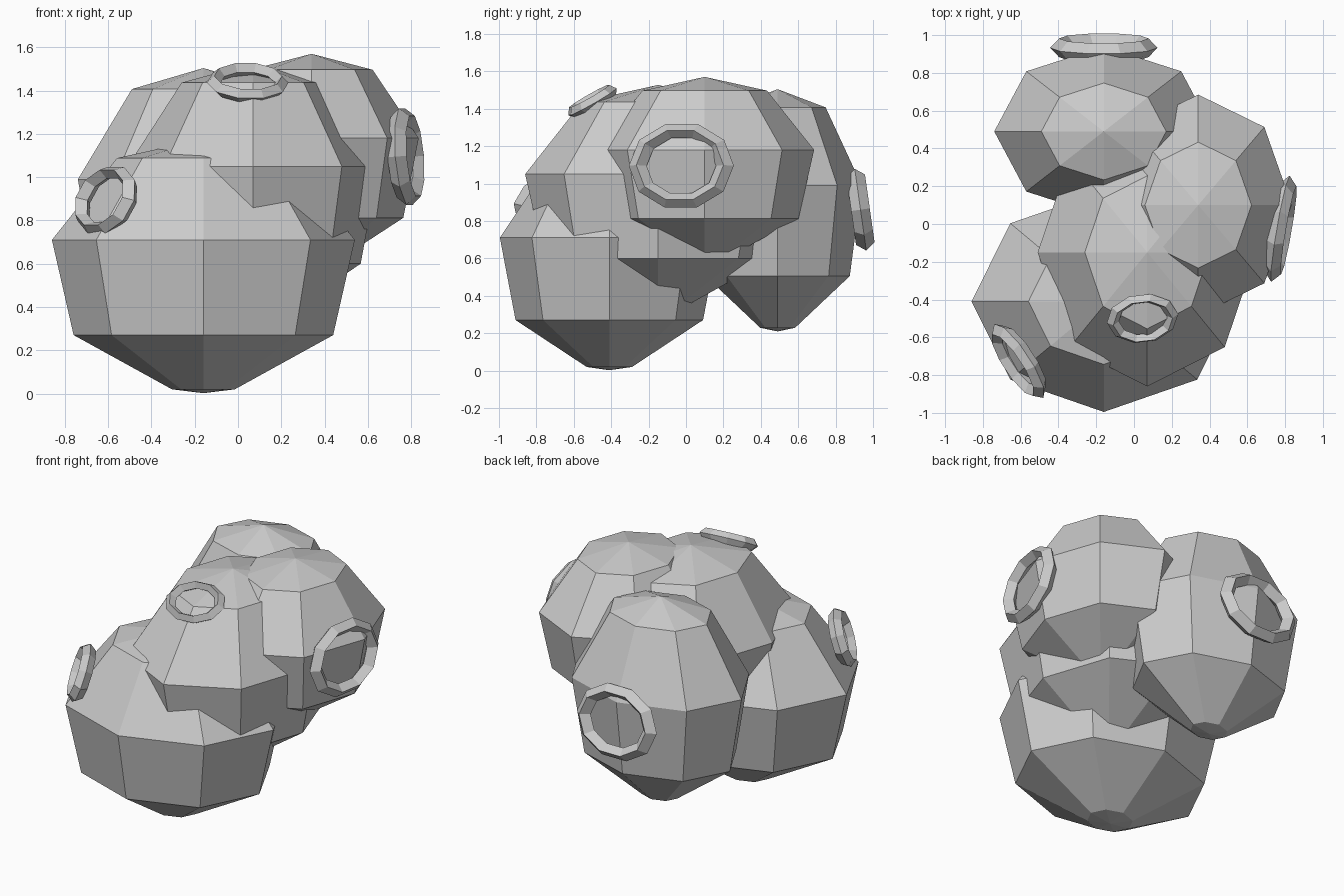
import bpy, bmesh
from math import cos, sin, pi
from mathutils import Vector, Matrix

if "Cube" in bpy.data.objects:
    bpy.data.objects.remove(bpy.data.objects["Cube"])

# Shared pod profile (radius, height), zero height at the widest ring
PROFILE = [(0.207, -1.57), (0.857, -1.0), (1.0, 0.0), (0.57, 0.86)]
BOTTOM, TOP = -1.61, 1.06
SIDES = 8


def finish(name, bm):
    bmesh.ops.recalc_face_normals(bm, faces=bm.faces)
    mesh = bpy.data.meshes.new(name)
    bm.to_mesh(mesh)
    bm.free()
    ob = bpy.data.objects.new(name, mesh)
    bpy.context.collection.objects.link(ob)
    return ob


def pod(name, centre, size):
    """Eight-sided faceted bulb."""
    bm = bmesh.new()
    rings = [[bm.verts.new((r * cos(2 * pi * i / SIDES), r * sin(2 * pi * i / SIDES), z))
              for i in range(SIDES)] for r, z in PROFILE]
    low, high = bm.verts.new((0, 0, BOTTOM)), bm.verts.new((0, 0, TOP))
    for i in range(SIDES):
        j = (i + 1) % SIDES
        bm.faces.new((rings[0][j], rings[0][i], low))
        bm.faces.new((rings[-1][i], rings[-1][j], high))
        for a, b in zip(rings, rings[1:]):
            bm.faces.new((a[i], a[j], b[j], b[i]))
    bm.transform(Matrix.Translation(centre) @ Matrix.Diagonal((*size, 1)))
    return finish(name, bm)


def rim(name, centre, normal, width, height, thick, segs=10):
    """Oval ring with a diamond section, facing along normal."""
    bm = bmesh.new()
    section = [(1.0, 0), (0.83, thick), (0.66, 0), (0.83, -thick)]
    loops = [[bm.verts.new((width * r * cos(2 * pi * i / segs),
                            height * r * sin(2 * pi * i / segs), z))
              for r, z in section] for i in range(segs)]
    for i in range(segs):
        a, b = loops[i], loops[(i + 1) % segs]
        for k in range(4):
            m = (k + 1) % 4
            bm.faces.new((a[k], b[k], b[m], a[m]))
    turn = Vector(normal).to_track_quat('Z', 'Y').to_matrix().to_4x4()
    bm.transform(Matrix.Translation(centre) @ turn)
    return finish(name, bm)


# Four overlapping pods
pod("front_pod", (-0.16, -0.41, 0.71), (0.70, 0.585, 0.44))
pod("middle_pod", (0.07, -0.15, 1.05), (0.58, 0.71, 0.45))
pod("back_pod", (-0.16, 0.49, 0.99), (0.58, 0.45, 0.485))
pod("right_pod", (0.34, 0.10, 1.18), (0.495, 0.585, 0.368))

# One oval rim on each pod
rim("front_rim", (-0.61, -0.725, 0.893), (-0.80, -0.53, 0.33), 0.235, 0.17, 0.042)
rim("middle_rim", (0.045, -0.50, 1.437), (0.06, -0.50, 0.87), 0.19, 0.15, 0.035)
rim("back_rim", (-0.16, 0.933, 0.86), (0, 0.99, 0.14), 0.285, 0.232, 0.05)
rim("right_rim", (0.775, -0.025, 1.095), (0.98, -0.17, 0.08), 0.285, 0.235, 0.045)
